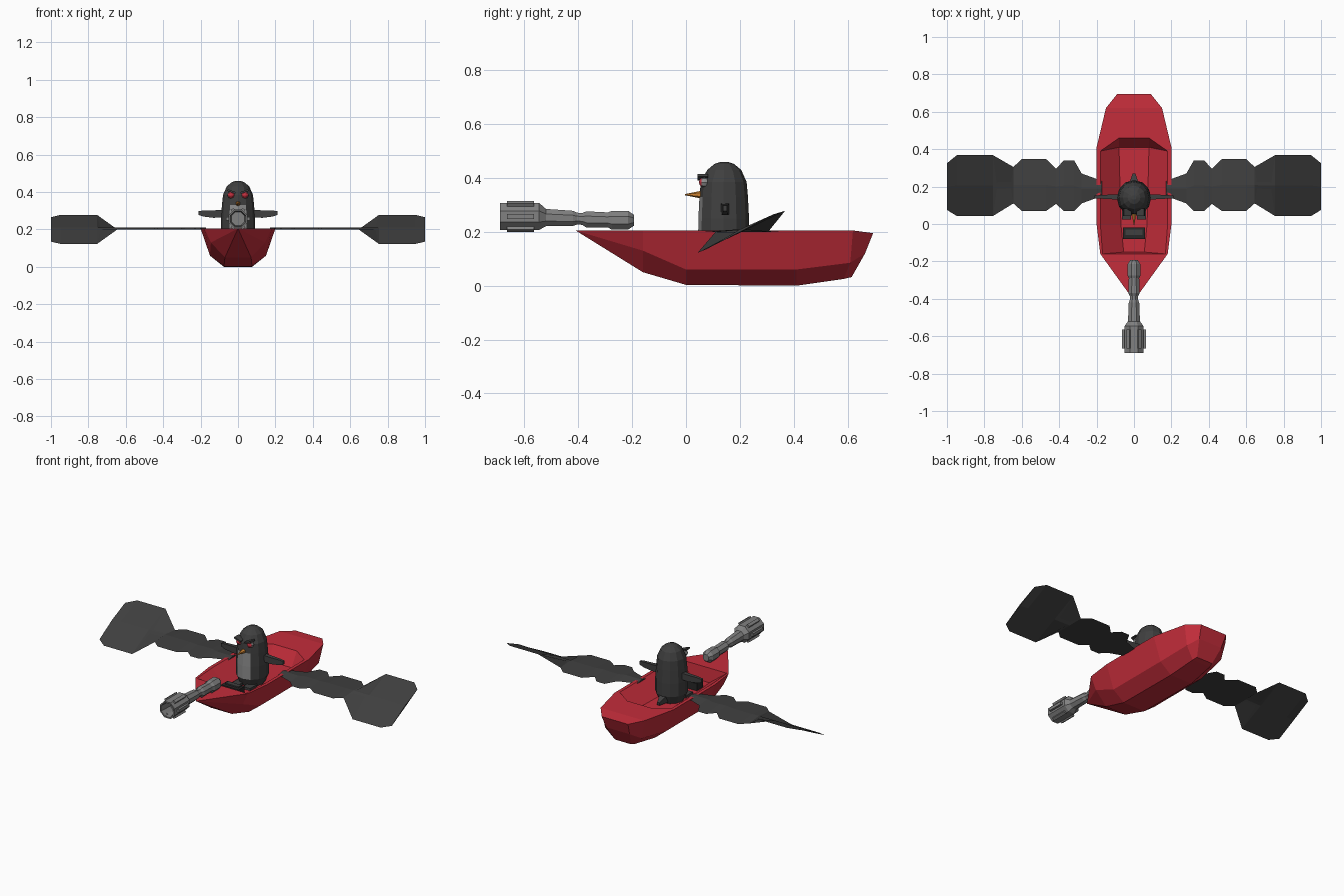
import bpy, bmesh, math
from mathutils import Matrix, Vector

cube = bpy.data.objects.get("Cube")
if cube:
    bpy.data.objects.remove(cube, do_unlink=True)


def material(name, r, g, b):
    m = bpy.data.materials.new(name)
    m.use_nodes = True
    m.diffuse_color = (r, g, b, 1)
    bsdf = next(n for n in m.node_tree.nodes if n.type == 'BSDF_PRINCIPLED')
    bsdf.inputs["Base Color"].default_value = (r, g, b, 1)
    return m


RED = material("hull red", 0.55, 0.026, 0.043)
DARK = material("charcoal", 0.05, 0.05, 0.05)
GREY = material("metal grey", 0.22, 0.22, 0.22)
PALE = material("belly grey", 0.26, 0.26, 0.26)
EYE_RED = material("eye red", 0.55, 0.03, 0.05)
ORANGE = material("beak orange", 0.6, 0.22, 0.03)
BLACK = material("black", 0.02, 0.02, 0.02)


def finish(name, bm, *mats):
    bmesh.ops.recalc_face_normals(bm, faces=bm.faces)
    me = bpy.data.meshes.new(name)
    bm.to_mesh(me)
    bm.free()
    ob = bpy.data.objects.new(name, me)
    bpy.context.collection.objects.link(ob)
    for m in mats:
        me.materials.append(m)
    return ob


def loft(name, rings, *mats):
    """Closed skin over rings with equal point counts, capped at both ends."""
    bm = bmesh.new()
    vs = [[bm.verts.new(p) for p in r] for r in rings]
    n = len(vs[0])
    for a, b in zip(vs, vs[1:]):
        for i in range(n):
            j = (i + 1) % n
            bm.faces.new((a[i], a[j], b[j], b[i]))
    bm.faces.new(vs[0])
    bm.faces.new(vs[-1])
    return finish(name, bm, *mats)


def ring_y(y, r, z, n=8):
    """Ring around the y axis with a flat side on top."""
    k = r / math.cos(math.pi / n)
    return [(k * math.cos((i + .5) * math.tau / n), y,
             z + k * math.sin((i + .5) * math.tau / n)) for i in range(n)]


def ring_z(z, rx, ry, y, n=12):
    return [(rx * math.cos(i * math.tau / n), y + ry * math.sin(i * math.tau / n), z)
            for i in range(n)]


def box(name, centre, size, mat, rot=None):
    bm = bmesh.new()
    m = Matrix.Translation(centre) @ (rot or Matrix()) @ Matrix.Diagonal((*size, 1))
    bmesh.ops.create_cube(bm, size=1, matrix=m)
    return finish(name, bm, mat)


# Boat hull: deck edge, chine and keel stations, then cockpit rim and floor
deck = [(.18, -.16, .205), (.2, 0, .205), (.2, .41, .205), (.15, .62, .205), (.09, .695, .195)]
chine = [(.145, -.16, .13), (.15, 0, .06), (.15, .41, .06), (.125, .61, .085), (.08, .665, .12)]
keel = [(.07, -.16, .05), (.075, 0, .003), (.075, .41, 0), (.062, .585, .025), (.055, .615, .032)]
rim = [(.168, -.16, .205), (.18, 0, .205), (.18, .39, .205), (.08, .46, .205)]
floor = [(.055, -.15, .12), (.07, 0, .12), (.08, .41, .12)]

bm = bmesh.new()
tip = bm.verts.new((0, -.41, .205))


def both(points):
    return [[bm.verts.new((s * x, y, z)) for x, y, z in points] for s in (1, -1)]


D, C, K, R, F = (both(p) for p in (deck, chine, keel, rim, floor))
for s in (0, 1):
    d, c, k, r, f = D[s], C[s], K[s], R[s], F[s]
    for a, b in ((d, c), (c, k)):
        bm.faces.new((tip, a[0], b[0]))
        for i in range(4):
            bm.faces.new((a[i], a[i + 1], b[i + 1], b[i]))
    for i in range(3):
        bm.faces.new((d[i], d[i + 1], r[i + 1], r[i]))
    for i in range(2):
        bm.faces.new((r[i], r[i + 1], f[i + 1], f[i]))
    bm.faces.new((r[2], r[3], f[2]))


def bridge(a, b):
    """Faces across the centreline between two mirrored point pairs."""
    bm.faces.new((a[0], b[0], b[1], a[1]))


def pair(P, i):
    return P[0][i], P[1][i]


bm.faces.new((tip, *pair(K, 0)))
for i in range(4):
    bridge(pair(K, i), pair(K, i + 1))
bridge(pair(D, 4), pair(C, 4))
bridge(pair(C, 4), pair(K, 4))
bm.faces.new((tip, D[0][0], R[0][0], R[1][0], D[1][0]))
bridge(pair(R, 3), pair(D, 3))
bridge(pair(D, 3), pair(D, 4))
bridge(pair(R, 0), pair(F, 0))
bridge(pair(R, 3), pair(F, 2))
for i in range(2):
    bridge(pair(F, i), pair(F, i + 1))
finish("boat_hull", bm, RED)

# Oar wings: x, front y, back y, twist height
wing = [(.17, .15, .23, 0), (.28, .11, .27, 0), (.32, .07, .34, 0), (.375, .07, .34, 0),
        (.417, .107, .295, 0), (.47, .07, .347, 0), (.6, .07, .347, 0), (.645, .11, .305, 0),
        (.754, .043, .368, .078), (.947, .043, .368, .078), (1, .075, .325, .065)]
for s, side in ((1, "left"), (-1, "right")):
    rings = []
    for x, y0, y1, t in wing:
        ym, h = (y0 + y1) / 2, .005
        rings.append([(s * x, y0, .2 - t), (s * x, ym, .2 - h + .004),
                      (s * x, y1, .2 + t), (s * x, ym, .2 + h + .004)])
    loft(side + "_wing_oar", rings, DARK)

# Bow cannon with a hollow muzzle, narrow neck and rounded breech
profile = [(-.61, .036, .257), (-.69, .042, .257), (-.69, .05, .257), (-.545, .05, .257),
           (-.52, .032, .253), (-.42, .028, .25), (-.405, .022, .249), (-.385, .022, .248),
           (-.37, .03, .246), (-.29, .028, .244), (-.275, .035, .243), (-.215, .035, .243),
           (-.193, .02, .243)]
loft("bow_cannon", [ring_y(*p) for p in profile], GREY)
for i in range(6):
    a = i * math.tau / 6
    box("cannon_rib", (.052 * math.cos(a), -.615, .257 + .05 * math.sin(a)),
        (.022, .1, .018), GREY, Matrix.Rotation(-a, 4, 'Y'))

# Pedestal behind the cannon
box("pedestal", (0, -.05, .14), (.12, .06, .05), BLACK)
box("pedestal_top", (0, -.045, .168), (.09, .03, .008), DARK)

# Bird body, with a pale belly on the front faces
body = [(.12, .07, .075, .14), (.17, .092, .095, .14), (.25, .092, .094, .14),
        (.33, .086, .09, .14), (.385, .08, .085, .14), (.43, .06, .063, .142),
        (.452, .034, .036, .142), (.46, .012, .012, .142)]
bird = loft("bird_body", [ring_z(*p) for p in body], DARK, PALE)
for p in bird.data.polygons:
    if p.normal.y < -.9 and .14 < p.center.z < .31:
        p.material_index = 1

# Beak
bm = bmesh.new()
bmesh.ops.create_cone(bm, cap_ends=True, segments=6, radius1=.017, radius2=.002, depth=.075,
                      matrix=Matrix.Translation((0, .033, .338)) @ Matrix.Rotation(math.pi / 2, 4, 'X'))
finish("beak", bm, ORANGE)

# Eyes with red front faces, brows, flippers and feet
for s, side in ((1, "left"), (-1, "right")):
    bm = bmesh.new()
    bmesh.ops.create_uvsphere(bm, u_segments=8, v_segments=6, radius=.02,
                              matrix=Matrix.Translation((s * .037, .068, .384))
                              @ Matrix.Rotation(math.pi / 2, 4, 'X'))
    eye = finish(side + "_eye", bm, PALE, EYE_RED)
    for p in eye.data.polygons:
        if p.normal.y < -.5:
            p.material_index = 1
    box(side + "_brow", (s * .035, .062, .403), (.045, .04, .01), DARK,
        Matrix.Rotation(-s * .35, 4, 'Y'))
    arm = [(.07, .145, .285, .03, .04), (.13, .145, .282, .024, .04),
           (.185, .145, .285, .018, .032), (.212, .145, .288, .014, .02)]
    loft(side + "_flipper",
         [[(s * x, y + a * w / 2, z + b * h / 2) for a, b in ((-1, -1), (1, -1), (1, 1), (-1, 1))]
          for x, y, z, w, h in arm], DARK)
    box(side + "_foot", (s * .04, .06, .127), (.05, .07, .014), DARK)

# Short tail
loft("tail", [ring_y(.2, .03, .16, 4), ring_y(.27, .008, .135, 4)], DARK)
